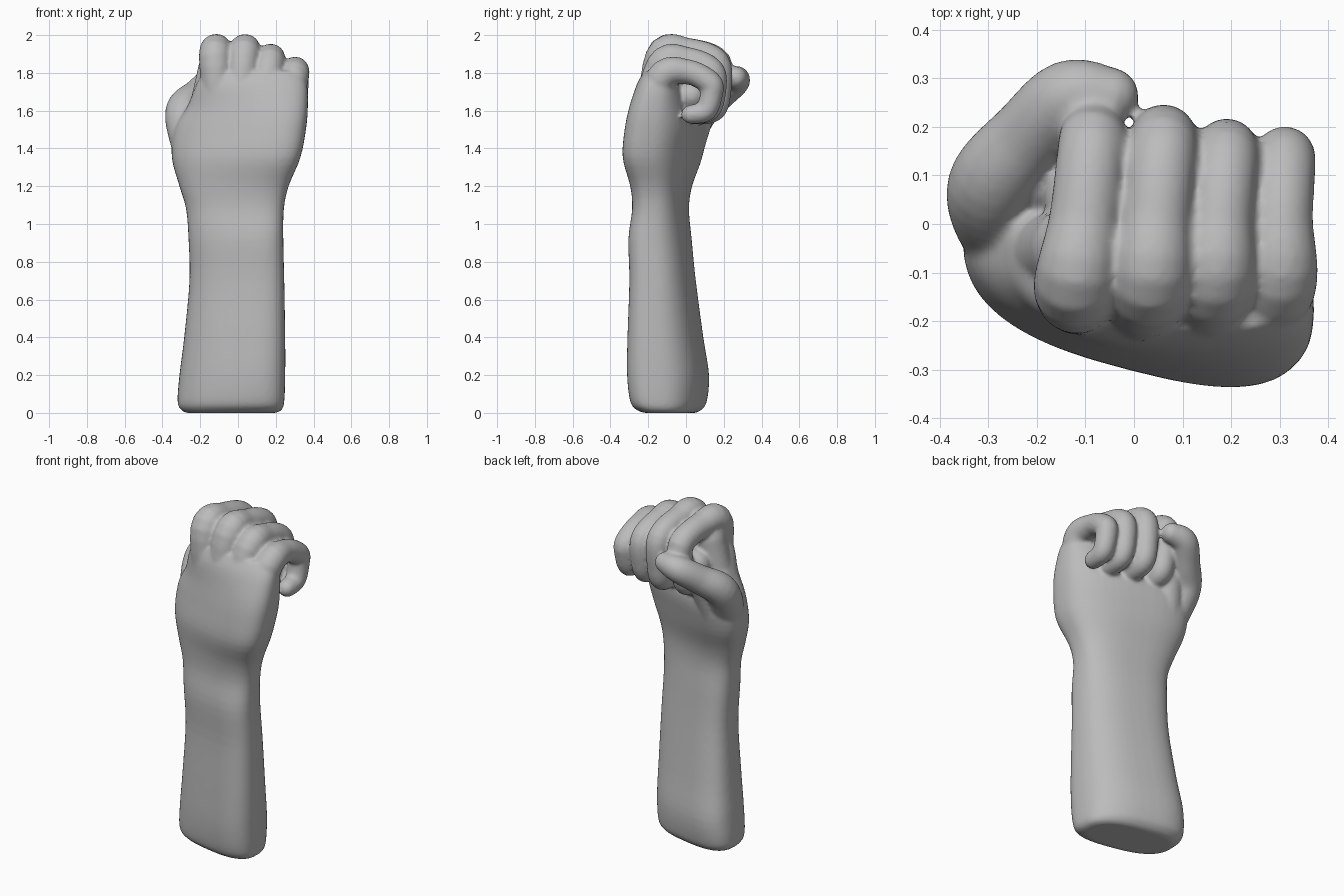
import bpy, bmesh, math
from mathutils import Vector

cube = bpy.data.objects.get("Cube")
if cube:
    bpy.data.objects.remove(cube, do_unlink=True)


def spline(pts, steps):
    """Catmull-Rom samples through tuples of any length."""
    ends = [pts[0]] + list(pts) + [pts[-1]]
    out = []
    for p, a, b, n in zip(ends, ends[1:], ends[2:], ends[3:]):
        for i in range(steps):
            t = i / steps
            out.append([0.5 * (2 * v + (w - u) * t + (2 * u - 5 * v + 4 * w - x) * t * t
                               + (3 * v - u - 3 * w + x) * t ** 3)
                        for u, v, w, x in zip(p, a, b, n)])
    out.append(list(pts[-1]))
    return out


def skin(verts, faces, loops):
    """Close a stack of equal point loops into a solid."""
    start, sides = len(verts), len(loops[0])
    for loop in loops:
        verts.extend(loop)
    for k in range(len(loops) - 1):
        lo = start + k * sides
        for i in range(sides):
            j = (i + 1) % sides
            faces.append((lo + i, lo + j, lo + sides + j, lo + sides + i))
    faces.append(tuple(range(start + sides - 1, start - 1, -1)))
    faces.append(tuple(range(len(verts) - sides, len(verts))))


def limb(verts, faces, pts, side_axis, steps=6, sides=20):
    """Round-ended tube along (x, y, z, radius)."""
    path = spline(pts, steps)
    centres = [Vector(p[:3]) for p in path]
    last = len(path) - 1
    loops = []

    def ring(centre, along, radius):
        u = (side_axis - along * side_axis.dot(along)).normalized()
        v = along.cross(u)
        loops.append([centre + radius * (math.cos(a) * u + math.sin(a) * v)
                      for a in (2 * math.pi * i / sides for i in range(sides))])

    caps = [math.radians(a) for a in (25, 50, 70, 85)]
    for i, p in enumerate(path):
        along = (centres[min(i + 1, last)] - centres[max(i - 1, 0)]).normalized()
        if i == 0:
            for a in reversed(caps):
                ring(centres[i] - along * p[3] * math.sin(a), along, p[3] * math.cos(a))
        ring(centres[i], along, p[3])
        if i == last:
            for a in caps:
                ring(centres[i] + along * p[3] * math.sin(a), along, p[3] * math.cos(a))
    skin(verts, faces, loops)


def arm(verts, faces, rings, sides=48):
    """Slanted, boxy oval sections: (z, left x, right x, front y, back y, slant)."""
    loops = []
    for z, xl, xr, yf, yb, slant in spline(rings, 4):
        section = []
        for i in range(sides):
            a = 2 * math.pi * i / sides
            c, s = math.cos(a), math.sin(a)
            px = math.copysign(abs(c) ** 0.75, c)
            py = math.copysign(abs(s) ** 0.75, s)
            section.append((px, py - slant * px))
        top = max(py for px, py in section)
        loops.append([Vector(((xl + xr) / 2 + px * (xr - xl) / 2,
                              (yf + yb) / 2 + py / top * (yb - yf) / 2, z))
                      for px, py in section])
    skin(verts, faces, loops)


verts, faces = [], []
X_AXIS, THUMB_AXIS = Vector((1, 0, 0)), Vector((0, 1, -1))

# Forearm, wrist and palm
arm(verts, faces, [
    (0.00, -0.27, 0.20, -0.22, 0.05, 0.35),
    (0.015, -0.30, 0.23, -0.26, 0.08, 0.35),
    (0.06, -0.32, 0.245, -0.295, 0.11, 0.35),
    (0.20, -0.31, 0.25, -0.312, 0.122, 0.35),
    (0.40, -0.285, 0.25, -0.31, 0.092, 0.35),
    (0.70, -0.257, 0.245, -0.30, 0.052, 0.35),
    (0.92, -0.262, 0.24, -0.305, 0.03, 0.35),
    (1.08, -0.275, 0.243, -0.285, 0.016, 0.35),
    (1.20, -0.31, 0.268, -0.295, 0.032, 0.4),
    (1.35, -0.35, 0.33, -0.335, 0.085, 0.5),
    (1.50, -0.34, 0.36, -0.325, 0.11, 0.5),
    (1.62, -0.27, 0.37, -0.30, 0.06, 0.4),
    (1.74, -0.22, 0.365, -0.26, -0.01, 0.2),
    (1.81, -0.18, 0.33, -0.22, -0.05, 0.1),
])

# Four curled fingers: palm x, palm y, knuckle x, fold x, top z, back y, tuck, thickness
fingers = {
    "index": (-0.09, -0.14, -0.12, -0.085, 2.0, 0.24, 0.03, 1.04),
    "middle": (0.0, -0.19, 0.03, 0.06, 2.0, 0.232, 0.0, 1.03),
    "ring": (0.11, -0.22, 0.165, 0.19, 1.955, 0.208, 0.0, 0.98),
    "little": (0.22, -0.22, 0.295, 0.31, 1.893, 0.195, 0.0, 0.95),
}
for palm_x, palm_y, x, fold_x, top, back, tuck, k in fingers.values():
    limb(verts, faces, [
        (palm_x, palm_y, 1.47, 0.075 * k),
        (x, -0.13, top - 0.118, 0.084 * k),
        ((x + fold_x) / 2, 0.01, top - 0.088, 0.070 * k),
        (fold_x, back - 0.07, top - 0.145, 0.068 * k),
        (fold_x, back - 0.06 - tuck, 1.69, 0.064 * k),
        (fold_x, back - 0.09 - tuck, 1.60, 0.060 * k),
        (fold_x, 0.025, 1.58, 0.053 * k),
    ], X_AXIS)

# Palm flesh inside the curl
limb(verts, faces, [
    (-0.10, 0.05, 1.70, 0.085),
    (0.05, 0.05, 1.69, 0.085),
    (0.19, 0.03, 1.68, 0.075),
], THUMB_AXIS)

# Side of the hand below the index knuckle
limb(verts, faces, [
    (-0.20, -0.06, 1.45, 0.10),
    (-0.165, -0.06, 1.65, 0.085),
    (-0.125, -0.05, 1.83, 0.085),
], X_AXIS)

# Web and ball of the thumb
limb(verts, faces, [
    (-0.19, -0.02, 1.32, 0.09),
    (-0.20, 0.02, 1.47, 0.095),
    (-0.17, 0.09, 1.62, 0.075),
], X_AXIS)

# Thumb, folded across in front of the index finger
limb(verts, faces, [
    (-0.20, -0.07, 1.25, 0.095),
    (-0.262, -0.01, 1.44, 0.098),
    (-0.29, 0.08, 1.60, 0.094),
    (-0.215, 0.18, 1.685, 0.082),
    (-0.135, 0.262, 1.755, 0.076),
    (-0.05, 0.264, 1.775, 0.060),
], THUMB_AXIS)

mesh = bpy.data.meshes.new("fist_and_forearm")
mesh.from_pydata(verts, [], faces)
bm = bmesh.new()
bm.from_mesh(mesh)
bmesh.ops.recalc_face_normals(bm, faces=bm.faces)
bm.to_mesh(mesh)
bm.free()
fist = bpy.data.objects.new("fist_and_forearm", mesh)
bpy.context.collection.objects.link(fist)

# Plain grey clay
clay = bpy.data.materials.new("clay_grey")
clay.use_nodes = True
grey = (0.5, 0.5, 0.5, 1)
clay.diffuse_color = grey
clay.node_tree.nodes["Principled BSDF"].inputs["Base Color"].default_value = grey
mesh.materials.append(clay)

# Fuse the parts into one smooth skin and soften the joins
fuse = fist.modifiers.new("fuse", "REMESH")
fuse.mode = "VOXEL"
fuse.voxel_size = 0.01
fuse.use_smooth_shade = True
soften = fist.modifiers.new("soften", "SMOOTH")
soften.factor = 0.5
soften.iterations = 6
